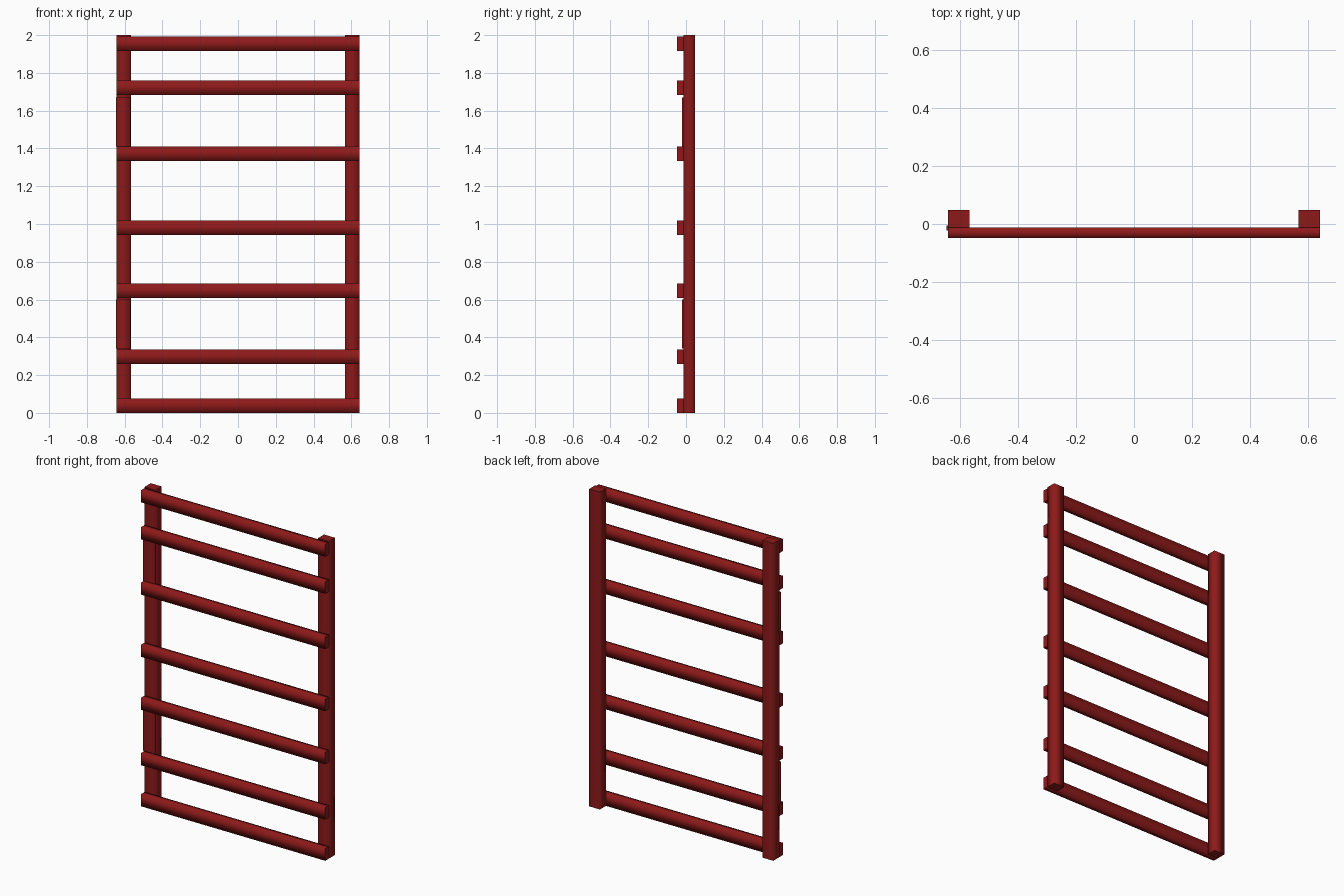
import bpy

if "Cube" in bpy.data.objects:
    bpy.data.objects.remove(bpy.data.objects["Cube"])

red = bpy.data.materials.new("dark_red")
red.diffuse_color = (0.27, 0.01, 0.01, 1)
red.use_nodes = True
red.node_tree.nodes["Principled BSDF"].inputs["Base Color"].default_value = red.diffuse_color


def box(name, x, y, z, long_axis):
    """Box from (min, max) ranges; long sides shaded smooth, end caps flat and sharp."""
    spans = (x, y, z)
    bpy.ops.mesh.primitive_cube_add(size=1, location=[(a + b) / 2 for a, b in spans])
    ob = bpy.context.object
    ob.name = name
    ob.scale = [b - a for a, b in spans]
    bpy.ops.object.transform_apply(location=False, rotation=False, scale=True)
    ob.data.materials.append(red)
    for face in ob.data.polygons:
        face.use_smooth = abs(face.normal[long_axis]) < 0.5
    return ob


# Two upright posts
box("left_post", (-0.642, -0.567), (-0.012, 0.048), (0, 2), 2)
box("right_post", (0.567, 0.642), (-0.012, 0.048), (0, 2), 2)

# Horizontal rails fixed to the front of the posts
rail_bottoms = [0.0, 0.259, 0.608, 0.942, 1.334, 1.683, 1.916]
for i, z in enumerate(rail_bottoms):
    box(f"rail_{i + 1}", (-0.642, 0.642), (-0.048, -0.012), (z, z + 0.077), 0)

# Thin plates on the front of the left post
for name, z in (("lower_plate", 0.34), ("upper_plate", 1.41)):
    box(name, (-0.647, -0.568), (-0.022, -0.006), (z, z + 0.26), 2)
